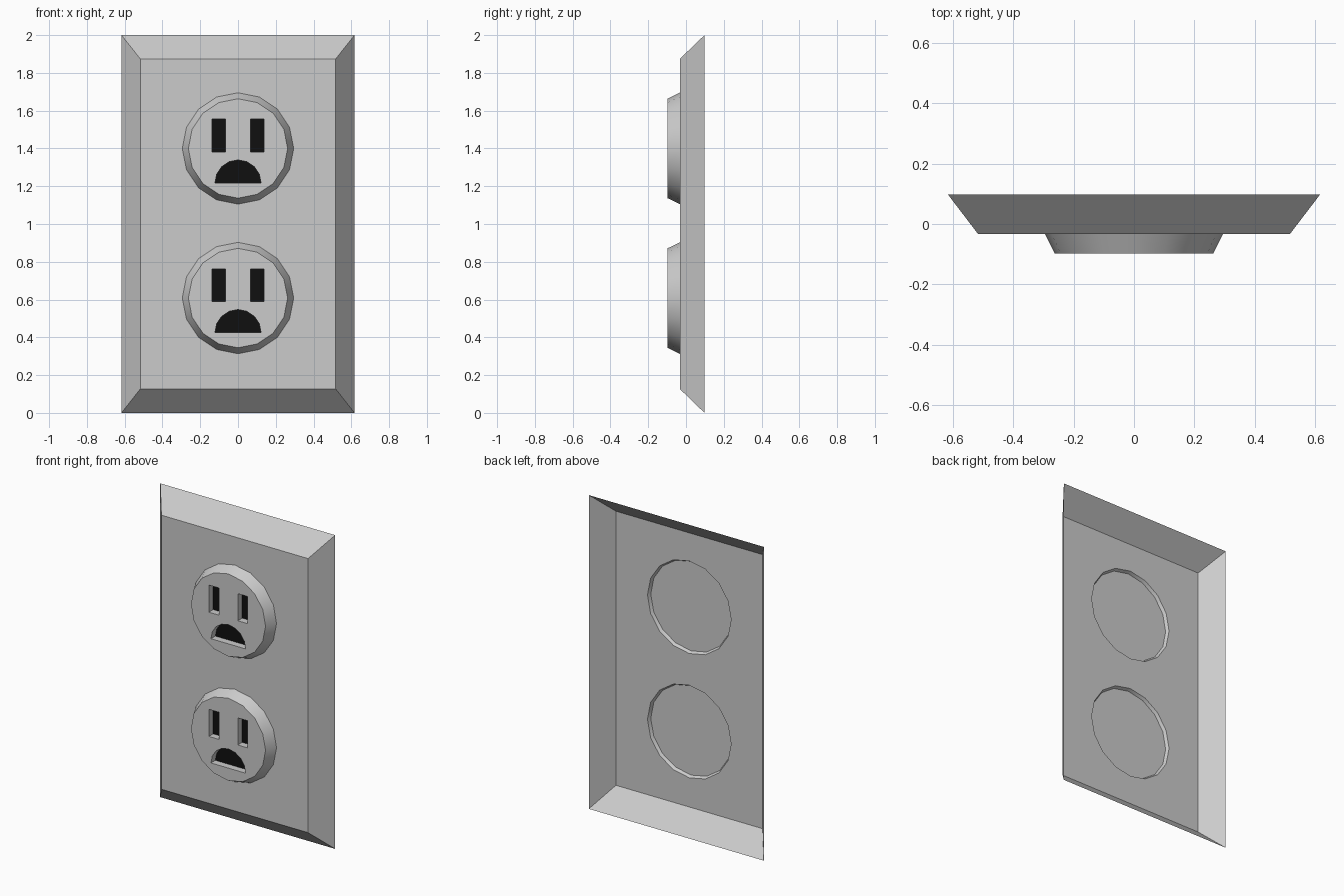
import bpy, bmesh
from math import sin, cos, pi

if "Cube" in bpy.data.objects:
    bpy.data.objects.remove(bpy.data.objects["Cube"])

Y_BACK, Y_PLATE, Y_FACE = 0.098, -0.033, -0.098
Y_SLOT, Y_DISC = -0.054, -0.052
CENTRES = {"upper": 1.40, "lower": 0.608}


def circle(r, cz, n=16):
    return [(r * sin(2 * pi * i / n), cz + r * cos(2 * pi * i / n)) for i in range(n)]


def rect(x0, x1, z0, z1):
    return [(x0, z0), (x1, z0), (x1, z1), (x0, z1)]


def loop(bm, pts, y):
    """Closed edge loop at depth y."""
    vs = [bm.verts.new((x, y, z)) for x, z in pts]
    edges = [bm.edges.new((vs[i], vs[(i + 1) % len(vs)])) for i in range(len(vs))]
    return vs, edges


def wall(bm, a, b):
    """Quads joining two matching loops."""
    n = len(a)
    for i in range(n):
        j = (i + 1) % n
        bm.faces.new((a[i], a[j], b[j], b[i]))


def finish(bm, name, smooth=False, mat=None):
    """Make an object with its normals toward the front."""
    bmesh.ops.recalc_face_normals(bm, faces=bm.faces[:])
    if sum(f.normal.y * f.calc_area() for f in bm.faces) > 0:
        bmesh.ops.reverse_faces(bm, faces=bm.faces[:])
    me = bpy.data.meshes.new(name)
    bm.to_mesh(me)
    bm.free()
    ob = bpy.data.objects.new(name, me)
    bpy.context.collection.objects.link(ob)
    if mat:
        me.materials.append(mat)
    if smooth:
        bpy.ops.object.select_all(action='DESELECT')
        ob.select_set(True)
        bpy.context.view_layer.objects.active = ob
        bpy.ops.object.shade_smooth_by_angle(angle=pi / 6)
    return ob


def pierced(bm, loops):
    """Flat face with holes, filled between edge loops."""
    edges = [e for _, es in loops for e in es]
    bmesh.ops.triangle_fill(bm, edges=edges, use_beauty=True,
                            use_dissolve=False, normal=(0, -1, 0))


def slot_shapes(cz):
    """Two blade slots and a half-round ground hole."""
    blades = [rect(s - 0.035, s + 0.035, cz - 0.018, cz + 0.155) for s in (-0.102, 0.102)]
    ground = [(0.122 * cos(pi * i / 8), cz - 0.183 + 0.122 * sin(pi * i / 8)) for i in range(9)]
    return blades + [ground]


black = bpy.data.materials.new("slot_black")
black.diffuse_color = (0.005, 0.005, 0.005, 1)
black.use_nodes = True
black.node_tree.nodes["Principled BSDF"].inputs["Base Color"].default_value = black.diffuse_color

# Cover plate: open-backed shell with sloped sides and two round openings
bm = bmesh.new()
back, _ = loop(bm, rect(-0.617, 0.617, 0, 2), Y_BACK)
front = loop(bm, rect(-0.517, 0.517, 0.127, 1.874), Y_PLATE)
pierced(bm, [front] + [loop(bm, circle(0.295, cz), Y_PLATE) for cz in CENTRES.values()])
wall(bm, back, front[0])
finish(bm, "cover_plate")

for name, cz in CENTRES.items():
    # Raised socket with tapered rim and slot walls
    bm = bmesh.new()
    base, _ = loop(bm, circle(0.295, cz), Y_PLATE)
    rim = loop(bm, circle(0.263, cz), Y_FACE)
    holes = [loop(bm, s, Y_FACE) for s in slot_shapes(cz)]
    pierced(bm, [rim] + holes)
    wall(bm, base, rim[0])
    for (vs, _), s in zip(holes, slot_shapes(cz)):
        wall(bm, vs, loop(bm, s, Y_SLOT)[0])
    finish(bm, name + "_socket", smooth=True)

    # Dark slot bottoms
    bm = bmesh.new()
    for s in slot_shapes(cz):
        bm.faces.new(loop(bm, s, Y_SLOT)[0]).normal_update()
    finish(bm, name + "_slot_bottoms", mat=black)

    # Backing disc closing the socket from behind
    bm = bmesh.new()
    bm.faces.new(loop(bm, circle(0.285, cz), Y_DISC)[0])
    finish(bm, name + "_backing_disc")
